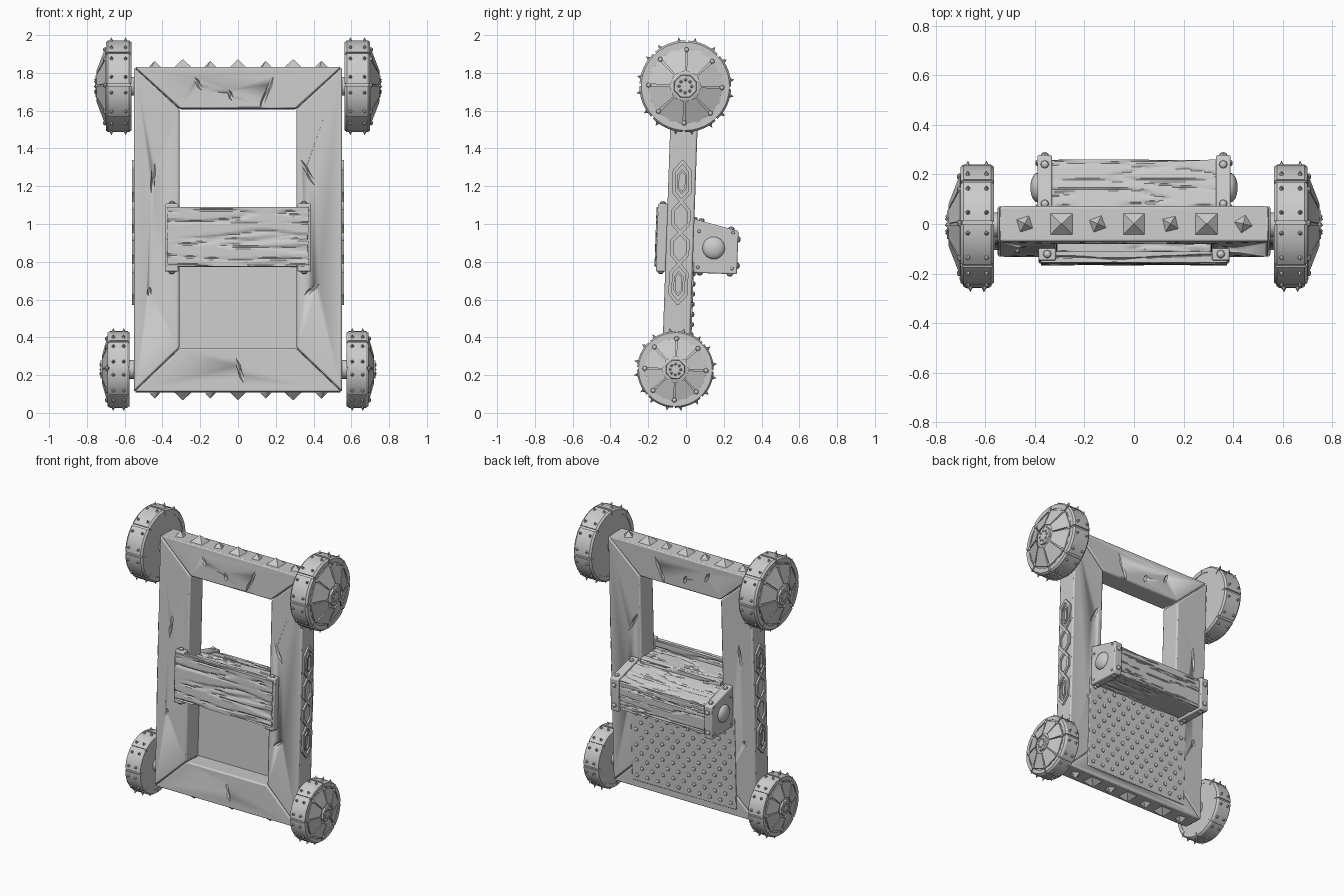
import bpy, bmesh, math, random
from mathutils import Vector, Matrix, noise

random.seed(4)
if "Cube" in bpy.data.objects:
    bpy.data.objects.remove(bpy.data.objects["Cube"])

GREY = bpy.data.materials.new("stone_grey")
GREY.use_nodes = True
GREY.diffuse_color = (0.6, 0.6, 0.6, 1)
GREY.node_tree.nodes["Principled BSDF"].inputs["Base Color"].default_value = (0.6, 0.6, 0.6, 1)

# The whole model leans back slightly
LEAN = Matrix.Translation((0, -0.064, 0)) @ Matrix.Rotation(-0.035, 4, 'X')
X, Y, Z = Vector((1, 0, 0)), Vector((0, 1, 0)), Vector((0, 0, 1))


def finish(name, bm, mirror=False, bevel=0, angle=30):
    bmesh.ops.recalc_face_normals(bm, faces=bm.faces)
    mesh = bpy.data.meshes.new(name)
    bm.to_mesh(mesh)
    bm.free()
    mesh.materials.append(GREY)
    ob = bpy.data.objects.new(name, mesh)
    bpy.context.collection.objects.link(ob)
    ob.matrix_world = LEAN
    bpy.ops.object.select_all(action='DESELECT')
    ob.select_set(True)
    bpy.context.view_layer.objects.active = ob
    bpy.ops.object.shade_smooth_by_angle(angle=math.radians(angle))
    if mirror:
        ob.modifiers.new("mirror", 'MIRROR').use_mirror_merge = False
    if bevel:
        mod = ob.modifiers.new("bevel", 'BEVEL')
        mod.width, mod.segments = bevel, 2
    return ob


def prism(bm, profile, axis, depth):
    """Extrude a closed 3D outline along an axis."""
    low = [bm.verts.new(p) for p in profile]
    high = [bm.verts.new(Vector(p) + axis * depth) for p in profile]
    bm.faces.new(low)
    bm.faces.new(high[::-1])
    for i in range(len(low)):
        j = (i + 1) % len(low)
        bm.faces.new((low[i], high[i], high[j], low[j]))


def box(bm, lo, hi):
    (a, b, c), (d, e, f) = lo, hi
    prism(bm, [(a, b, c), (d, b, c), (d, e, c), (a, e, c)], Z, f - c)


def place(pos, normal, spin=0):
    turn = Z.rotation_difference(normal).to_matrix().to_4x4()
    return Matrix.Translation(pos) @ turn @ Matrix.Rotation(spin, 4, 'Z')


def spike(bm, pos, normal, r, h, sides=4, spin=math.pi / 4):
    m = place(pos, normal, spin) @ Matrix.Translation((0, 0, h / 2 - 0.003))
    bmesh.ops.create_cone(bm, cap_ends=True, segments=sides, radius1=r, radius2=0, depth=h, matrix=m)


def dome(bm, pos, normal, r, flat=0.8, seg=8):
    m = place(pos, normal) @ Matrix.Diagonal((1, 1, flat, 1))
    bmesh.ops.create_uvsphere(bm, u_segments=seg, v_segments=seg // 2 + 2, radius=r, matrix=m)


# Frame: four mitred beams
bm = bmesh.new()
T, OX, IX, LOW, HIGH, ILOW, IHIGH, GAP = 0.0725, 0.55, 0.31, 0.11, 1.83, 0.34, 1.61, 0.003
for s in (-1, 1):
    prism(bm, [(s * OX, -T, LOW + GAP), (s * IX, -T, ILOW + GAP),
               (s * IX, -T, IHIGH - GAP), (s * OX, -T, HIGH - GAP)], Y, 2 * T)
for outer, inner in ((LOW, ILOW), (HIGH, IHIGH)):
    prism(bm, [(-OX + GAP, -T, outer), (OX - GAP, -T, outer),
               (IX - GAP, -T, inner), (-IX + GAP, -T, inner)], Y, 2 * T)
frame = finish("frame", bm, bevel=0.009)

# Chisel nicks cut into the frame: x, z, half length, tilt
bm = bmesh.new()
for x, z, size, tilt in ((-0.45, 1.24, 0.09, 0.08), (0.37, 1.27, 0.08, -0.5), (0.15, 1.69, 0.1, 0.4),
                         (-0.21, 1.74, 0.04, -0.5), (-0.04, 1.68, 0.03, -0.3), (0.01, 0.22, 0.07, -0.3),
                         (0.39, 0.65, 0.05, 0.9), (-0.47, 0.64, 0.025, 0.1)):
    for side in (-1, 1):
        m = (Matrix.Translation((x, side * T, z)) @ Matrix.Rotation(tilt, 4, 'Y')
             @ Matrix.Diagonal((0.013, 0.016, size, 1)))
        bmesh.ops.create_icosphere(bm, subdivisions=1, radius=1, matrix=m)
cutter = finish("nick_cutter", bm)
cutter.hide_render = cutter.hide_viewport = True
cut = frame.modifiers.new("nicks", 'BOOLEAN')
cut.object, cut.operation, cut.solver = cutter, 'DIFFERENCE', 'EXACT'

# Pyramid studs along the top and bottom edges
bm = bmesh.new()
for i in range(-3, 4):
    big = i % 2 == 0
    for z, n in ((HIGH, Z), (LOW, -Z)):
        spin = math.pi / 4 + (0 if big else random.uniform(0.2, 0.6))
        spike(bm, (i * 0.147, 0, z), n, 0.065 if big else 0.04, 0.045 if big else 0.038, spin=spin)
for i in (-1, 1):
    for z, n in ((HIGH, Z), (LOW, -Z)):
        spike(bm, (i * 0.29, 0, z), n, 0.065, 0.045)
finish("edge_pyramids", bm)

# Interlaced straps on the outer sides
bm = bmesh.new()


def strap(points, w):
    for (y0, z0), (y1, z1) in zip(points, points[1:]):
        d = Vector((0, y1 - y0, z1 - z0)).normalized()
        n = X.cross(d) * w
        a, b = Vector((0.54, y0, z0)) - d * w * 0.5, Vector((0.54, y1, z1)) + d * w * 0.5
        prism(bm, [a + n, b + n, b - n, a - n], X, 0.022)


W = 0.042
strand = [(0, 1.33), (W, 1.28), (W, 1.17), (-W, 1.07), (-W, 1.0),
          (W, 0.91), (W, 0.84), (-W, 0.74), (-W, 0.63), (0, 0.58)]
for s in (-1, 1):
    strap([(s * y, z) for y, z in strand], 0.009)
    for mid in (1.225, 0.685):
        strap([(0, mid + 0.06), (s * 0.02, mid + 0.035), (s * 0.02, mid - 0.035), (0, mid - 0.06)], 0.005)
finish("side_knotwork", bm, mirror=True)

# Studded back panel
bm = bmesh.new()
box(bm, (-0.4, 0.055, 0.16), (0.4, 0.079, 0.8))
finish("back_panel", bm, bevel=0.005)
bm = bmesh.new()
for row in range(11):
    for col in range(10 - row % 2):
        x = -0.36 + 0.08 * (col + 0.5 * (row % 2))
        dome(bm, (x, 0.079, 0.2 + 0.054 * row), Y, 0.014)
finish("panel_studs", bm)


# Carved wooden blocks with grain running along x
def slope(y, z):
    return z - max(0, y - 0.075) * 0.24 * (z - 0.745) / 0.285


def wood(name, lo, hi):
    bm = bmesh.new()
    box(bm, lo, hi)
    for axis, cuts in ((X, 36), (Y, 28), (Z, 36)):
        edges = [e for e in bm.edges if abs((e.verts[0].co - e.verts[1].co).normalized().dot(axis)) > 0.9]
        bmesh.ops.subdivide_edges(bm, edges=edges, cuts=cuts, use_grid_fill=True)
    bm.normal_update()
    bmesh.ops.recalc_face_normals(bm, faces=bm.faces)
    moves = []
    for v in bm.verts:
        p = v.co
        line = abs(noise.noise(Vector((p.x * 2.5, p.y * 26, p.z * 26))))
        moves.append(v.normal * -0.009 * max(0, 1 - line / 0.13))
    for v, m in zip(bm.verts, moves):
        v.co += m
        v.co.z = slope(v.co.y, v.co.z)
    finish(name, bm, angle=25)


wood("front_plank", (-0.375, -0.13, 0.77), (0.375, -0.085, 1.087))
wood("beam_core", (-0.309, -0.1, 0.775), (0.309, 0.09, 1.04))
wood("back_beam", (-0.34, 0.072, 0.762), (0.34, 0.29, 1.012))

# Metal end brackets
bm = bmesh.new()
box(bm, (0.315, -0.122, 0.745), (0.385, -0.07, 1.105))
prism(bm, [(0.33, y, slope(y, z)) for y, z in ((0.07, 0.745), (0.308, 0.745), (0.308, 1.03), (0.07, 1.03))], X, 0.06)
finish("end_brackets", bm, mirror=True, bevel=0.007)
bm = bmesh.new()
dome(bm, (0.388, 0.18, 0.88), X, 0.06, 0.5, 20)
for z, n in ((1.105, Z), (0.745, -Z)):
    dome(bm, (0.35, -0.096, z), n, 0.017)
for y in (0.11, 0.27):
    dome(bm, (0.36, y, slope(y, 1.03)), Z, 0.017)
    dome(bm, (0.36, y, 0.745), -Z, 0.017)
for z in (0.79, 0.93):
    dome(bm, (0.36, 0.308, z), Y, 0.017)
for y in (0.1, 0.28):
    for z in (0.775, 0.965):
        dome(bm, (0.39, y, z), X, 0.009)
finish("bracket_bolts", bm, mirror=True)


# Wheels: eight tread plates, a faceted cover and spikes
def wheel(name, zc, R, x0, x1, tip):
    def at(r, x, a):
        return Vector((x, r * math.sin(a), zc + r * math.cos(a)))

    def disc(bm, r1, r2, a, b, seg):
        m = place(((a + b) / 2, 0, zc), X, math.pi / seg)
        bmesh.ops.create_cone(bm, cap_ends=True, segments=seg, radius1=r1, radius2=r2, depth=b - a, matrix=m)

    step = math.pi / 4
    section = ((0.84, x0), (0.96, x0), (1, x0 + 0.012), (1, x1 - 0.012), (0.96, x1), (0.84, x1))
    bm = bmesh.new()
    for k in range(8):
        rings = []
        for j in range(7):
            a = k * step + 0.03 + (step - 0.06) * j / 6
            rings.append([bm.verts.new(at(R * r, x, a)) for r, x in section])
        for p, q in zip(rings, rings[1:]):
            for i in range(6):
                n = (i + 1) % 6
                bm.faces.new((p[i], p[n], q[n], q[i]))
        bm.faces.new(rings[0])
        bm.faces.new(rings[-1][::-1])
    finish(name + "_tread", bm, mirror=True)

    bm = bmesh.new()
    disc(bm, R * 0.965, R * 0.965, x0 + 0.004, x1 - 0.006, 48)
    disc(bm, 0.05, 0.05, 0.53, x0 + 0.02, 16)
    finish(name + "_drum_and_axle", bm, mirror=True)

    bm = bmesh.new()
    disc(bm, R * 0.86, R * 0.3, x1 - 0.008, tip - 0.012, 8)
    disc(bm, R * 0.27, R * 0.25, tip - 0.015, tip, 8)
    for k in range(8):
        a, b = k * step + 0.035, (k + 1) * step - 0.035
        prism(bm, [at(R * 0.84, x1 - 0.01, a), at(R * 0.84, x1 - 0.01, b),
                   at(R * 0.34, tip - 0.018, b), at(R * 0.34, tip - 0.018, a)], X, 0.012)
        spike(bm, at(R * 0.14, tip, k * step), X, R * 0.05, 0.01, 6)
    finish(name + "_cover", bm, mirror=True, angle=10)

    bm = bmesh.new()
    for k in range(8):
        dome(bm, at(R * 0.8, x1 + 0.004, k * step), X, 0.013)
        for f in (0.22, 0.78):
            a = (k + f) * step
            for x in (x0 + 0.03, x1 - 0.03):
                spike(bm, at(R, x, a), at(R, 0, a) - Vector((0, 0, zc)), 0.011, 0.022, 6)
    finish(name + "_spikes", bm, mirror=True)


wheel("upper_wheels", 1.73, 0.243, 0.565, 0.7, 0.755)
wheel("lower_wheels", 0.23, 0.203, 0.575, 0.69, 0.727)
